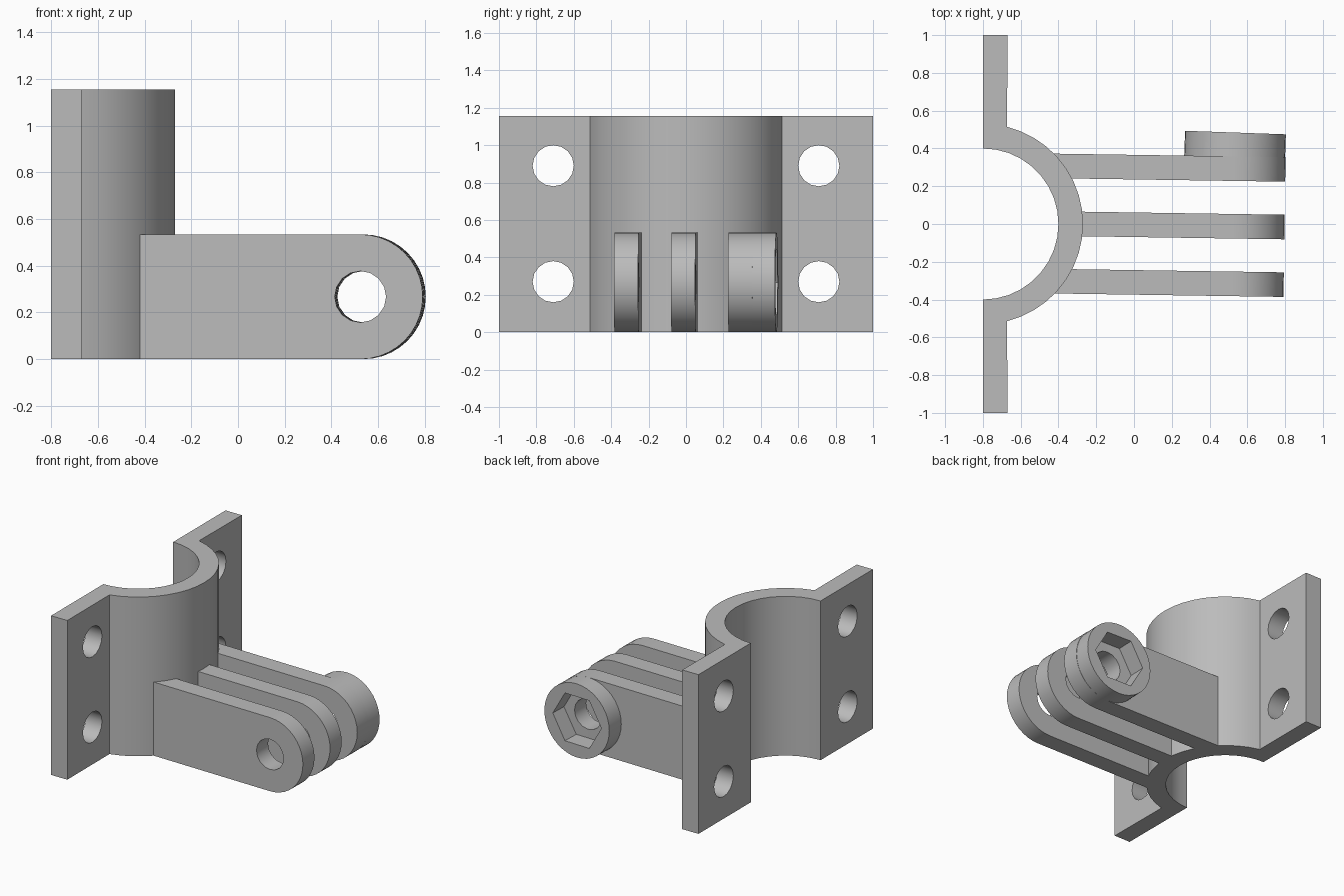
import bpy, bmesh
from math import sin, cos, pi, radians
from mathutils import Matrix, Vector

cube = bpy.data.objects.get("Cube")
if cube:
    bpy.data.objects.remove(cube, do_unlink=True)

grey = bpy.data.materials.new("mid grey")
grey.use_nodes = True
GREY = (0.5, 0.5, 0.5, 1)
grey.diffuse_color = GREY
grey.node_tree.nodes["Principled BSDF"].inputs["Base Color"].default_value = GREY

ALONG_X = Matrix.Rotation(pi / 2, 4, 'Y')
ALONG_Y = Matrix.Rotation(pi / 2, 4, 'X')   # extrudes towards -y
H, R = 1.155, 0.267                         # bracket height, prong end radius
PIN = Vector((0.53, 0, R))                  # bolt hole centre


def arc(r, n, a0, a1, cx=0, cy=0):
    steps = [a0 + (a1 - a0) * i / n for i in range(n + 1)]
    return [(cx + r * cos(a), cy + r * sin(a)) for a in steps]


def ring(r, n, turn=0):
    return arc(r, n, turn, turn + 2 * pi, 0, 0)[:-1]


def prism(name, pts, depth, matrix):
    bm = bmesh.new()
    face = bm.faces.new([bm.verts.new((x, y, 0)) for x, y in pts])
    out = bmesh.ops.extrude_face_region(bm, geom=[face])
    verts = [v for v in out["geom"] if isinstance(v, bmesh.types.BMVert)]
    bmesh.ops.translate(bm, verts=verts, vec=(0, 0, depth))
    bm.transform(matrix)
    bmesh.ops.recalc_face_normals(bm, faces=bm.faces)
    mesh = bpy.data.meshes.new(name)
    bm.to_mesh(mesh)
    bm.free()
    mesh.materials.append(grey)
    ob = bpy.data.objects.new(name, mesh)
    bpy.context.collection.objects.link(ob)
    return ob


def cut(ob, cutter):
    cutter.hide_render = True
    mod = ob.modifiers.new("cut", 'BOOLEAN')
    mod.operation, mod.solver, mod.object = 'DIFFERENCE', 'EXACT', cutter
    bpy.context.view_layer.objects.active = ob
    bpy.ops.object.modifier_apply(modifier=mod.name)
    bpy.data.objects.remove(cutter, do_unlink=True)


def tilted(y, degrees):
    """Frame on the bolt axis at depth y, turned slightly about z."""
    turn = Matrix.Rotation(radians(-degrees), 4, 'Z')
    return Matrix.Translation(PIN + Vector((0.015 * y, y, 0))) @ turn @ ALONG_Y


# Clamp bracket: half sleeve with a flange on each side
bend = radians(76)
outline = ([(-0.8, -1), (-0.67, -1)]
           + arc(0.53, 18, -bend, bend, -0.8)
           + [(-0.67, 1), (-0.8, 1)]
           + arc(0.4, 18, pi / 2, -pi / 2, -0.8))
bracket = prism("clamp_bracket", outline, H, Matrix())
for y in (-0.71, 0.71):
    for z in (0.27, 0.89):
        place = Matrix.Translation((-0.9, y, z)) @ ALONG_X
        cut(bracket, prism("screw_hole", ring(0.11, 16), 0.4, place))
parts = [bracket]

# Three hinge prongs with rounded ends
for name, y, back in (("front_prong", -0.317, -0.45),
                      ("middle_prong", -0.012, -0.33),
                      ("rear_prong", 0.293, -0.45)):
    start = back - PIN.x
    side = [(start, -R)] + arc(R, 20, -pi / 2, pi / 2) + [(start, R)]
    prong = prism(name, side, 0.13, tilted(y + 0.065, 0.86))
    cut(prong, prism("bolt_hole", ring(0.11, 16), 0.4, tilted(y + 0.2, 0.86)))
    parts.append(prong)

# Nut boss behind the rear prong, with a hexagonal pocket
boss = prism("nut_boss", ring(R, 40), 0.19, tilted(0.484, 2))
cut(boss, prism("nut_pocket", ring(0.2, 6), 0.226, tilted(0.584, 2)))
cut(boss, prism("bolt_hole", ring(0.11, 16), 0.5, tilted(0.6, 0.86)))
parts.append(boss)

# Smooth the curved walls, keep edges sharp
bpy.ops.object.select_all(action='DESELECT')
for ob in parts:
    ob.select_set(True)
bpy.context.view_layer.objects.active = bracket
bpy.ops.object.shade_smooth_by_angle(angle=radians(30))
